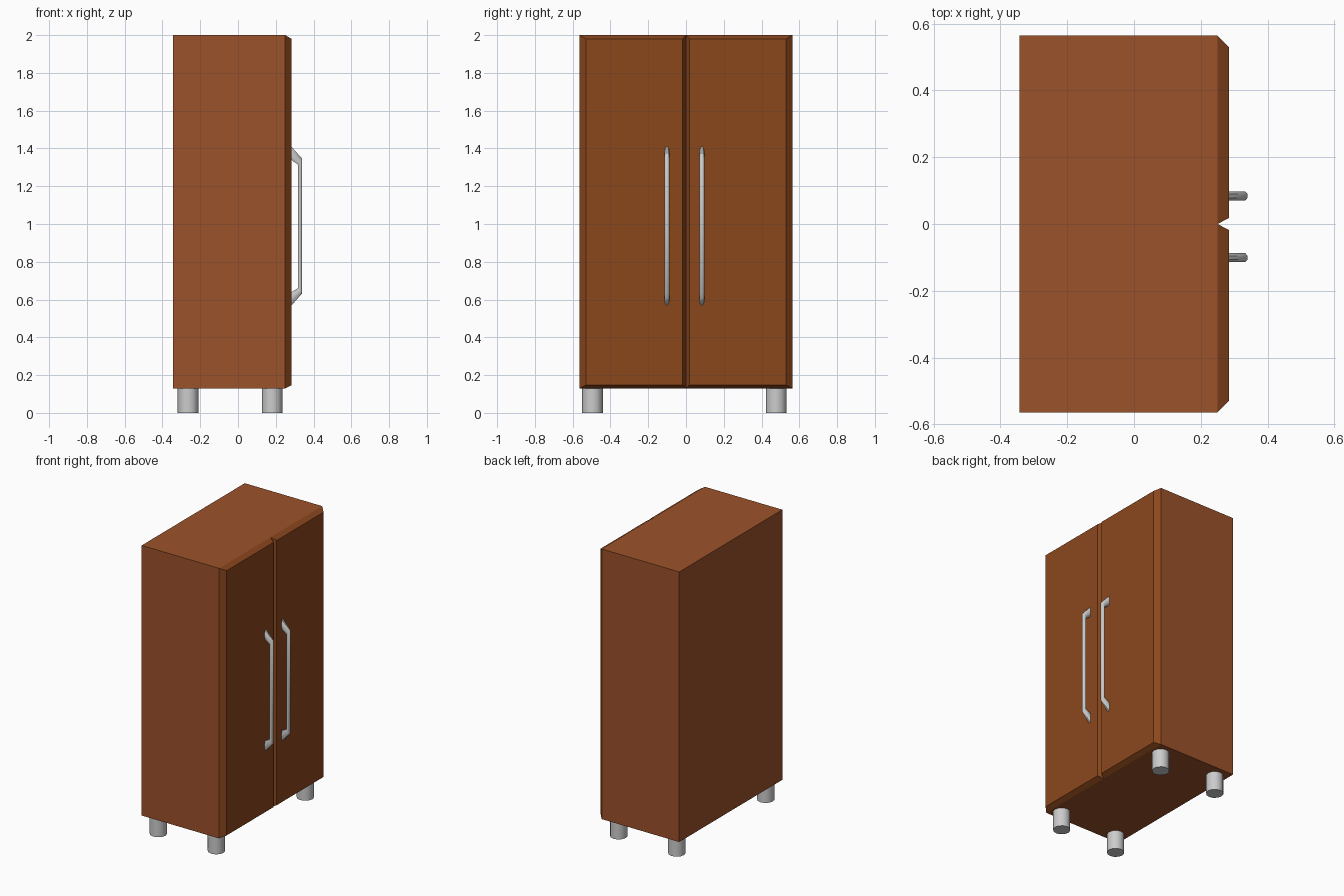
import bpy, bmesh
from math import cos, sin, pi, radians

if "Cube" in bpy.data.objects:
    bpy.data.objects.remove(bpy.data.objects["Cube"])


def material(name, rgb):
    m = bpy.data.materials.new(name)
    m.diffuse_color = (*rgb, 1)
    m.use_nodes = True
    m.node_tree.nodes["Principled BSDF"].inputs["Base Color"].default_value = m.diffuse_color
    return m


def loft(name, rings, mat=None, smooth=False):
    """Skin a list of equal-length point rings and cap both ends."""
    bm = bmesh.new()
    vs = [[bm.verts.new(p) for p in ring] for ring in rings]
    n = len(rings[0])
    for a, b in zip(vs, vs[1:]):
        for i in range(n):
            j = (i + 1) % n
            bm.faces.new((a[i], a[j], b[j], b[i]))
    bm.faces.new(vs[0])
    bm.faces.new(vs[-1])
    bmesh.ops.recalc_face_normals(bm, faces=bm.faces)
    me = bpy.data.meshes.new(name)
    bm.to_mesh(me)
    bm.free()
    ob = bpy.data.objects.new(name, me)
    bpy.context.collection.objects.link(ob)
    if mat:
        me.materials.append(mat)
    if smooth:
        bpy.ops.object.select_all(action='DESELECT')
        ob.select_set(True)
        bpy.context.view_layer.objects.active = ob
        bpy.ops.object.shade_smooth_by_angle(angle=radians(46))
    return ob


def rect(x, y0, y1, z0, z1):
    return [(x, y0, z0), (x, y1, z0), (x, y1, z1), (x, y0, z1)]


body_wood = material("body_wood", (0.33, 0.085, 0.023))
door_wood = material("door_wood", (0.26, 0.063, 0.012))

# Cabinet body
W, BOTTOM, TOP = 0.564, 0.13, 2.0
BACK, JOIN, FACE = -0.343, 0.25, 0.284
loft("cabinet_body", [rect(BACK, -W, W, BOTTOM, TOP), rect(JOIN, -W, W, BOTTOM, TOP)], body_wood)

# Two doors with sloping edges, meeting in a V groove
for side, s in (("left", -1), ("right", 1)):
    loft(side + "_door", [rect(JOIN, 0, s * W, BOTTOM, TOP),
                          rect(FACE, s * 0.018, s * 0.53, 0.147, 1.98)], door_wood)

# Bar handles: (outer point, inner point) stations in x, z
stations = [((FACE, 1.408), (FACE, 1.338)), ((0.34, 1.345), (0.317, 1.315)),
            ((0.34, 0.633), (0.317, 0.66)), ((FACE, 0.57), (FACE, 0.64))]
for side, yc in (("left", -0.101), ("right", 0.084)):
    rings = []
    for (xo, zo), (xi, zi) in stations:
        ring = []
        for k in range(8):
            a = (k + 0.5) * pi / 4
            c = cos(a) / cos(pi / 8) / 2
            ring.append(((xo + xi) / 2 + c * (xo - xi), yc + 0.0135 * sin(a) / cos(pi / 8),
                         (zo + zi) / 2 + c * (zo - zi)))
        rings.append(ring)
    loft(side + "_handle", rings, smooth=True)

# Four round legs
for end, x in (("back", -0.264), ("front", 0.181)):
    for side, y in (("left", -0.495), ("right", 0.478)):
        rings = [[(x + 0.055 * cos(k * pi / 6), y + 0.055 * sin(k * pi / 6), z) for k in range(12)]
                 for z in (0, BOTTOM)]
        loft(f"{end}_{side}_leg", rings, smooth=True)
